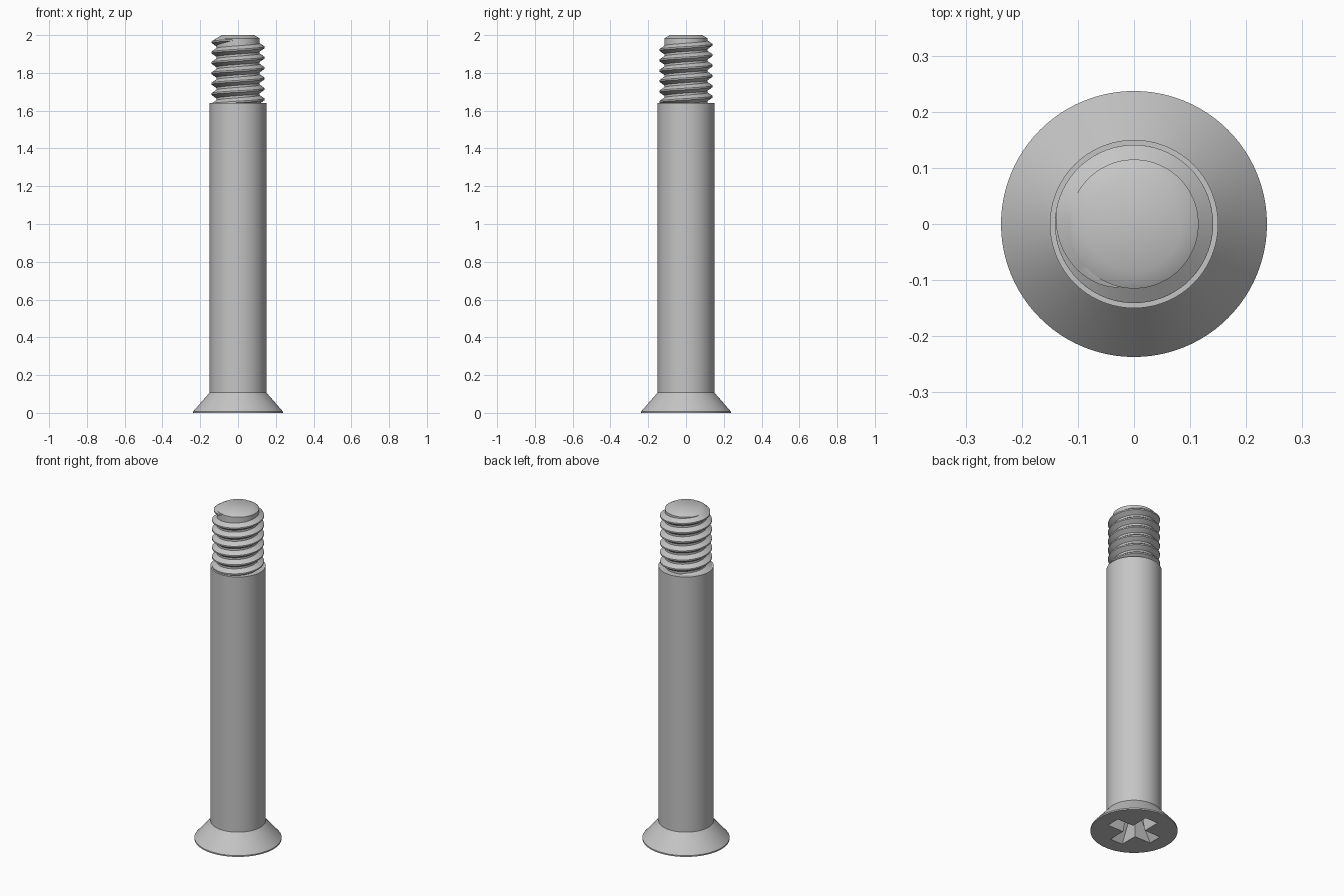
import bpy, bmesh
from math import cos, sin, pi, radians, ceil

cube = bpy.data.objects.get("Cube")
if cube:
    bpy.data.objects.remove(cube, do_unlink=True)

STEEL = (0.56, 0.56, 0.56, 1.0)
steel = bpy.data.materials.new("grey steel")
steel.use_nodes = True
steel.diffuse_color = STEEL
steel.node_tree.nodes["Principled BSDF"].inputs["Base Color"].default_value = STEEL


def make_object(name, bm):
    bmesh.ops.recalc_face_normals(bm, faces=bm.faces)
    mesh = bpy.data.meshes.new(name)
    bm.to_mesh(mesh)
    bm.free()
    mesh.materials.append(steel)
    obj = bpy.data.objects.new(name, mesh)
    bpy.context.collection.objects.link(obj)
    return obj


def activate(obj):
    bpy.ops.object.select_all(action='DESELECT')
    obj.select_set(True)
    bpy.context.view_layer.objects.active = obj


def loft(bm, rings):
    """Bridge consecutive closed rings of points and cap both ends."""
    rings = [[bm.verts.new(p) for p in ring] for ring in rings]
    for a, b in zip(rings, rings[1:]):
        for i in range(len(a)):
            j = (i + 1) % len(a)
            bm.faces.new((a[i], a[j], b[j], b[i]))
    bm.faces.new(rings[0][::-1])
    bm.faces.new(rings[-1])


# Screw body: countersunk head, plain shank, thread core and chamfered tip
SIDES = 96
profile = [(0.237, 0), (0.237, 0.008), (0.15, 0.108), (0.15, 1.64),
           (0.115, 1.64), (0.115, 1.983), (0.085, 2.0)]
bm = bmesh.new()
loft(bm, [[(r * cos(2 * pi * i / SIDES), r * sin(2 * pi * i / SIDES), z)
           for i in range(SIDES)] for r, z in profile])
body = make_object("screw_body", bm)


# Tapered cross recess cut into the head
def cross(length, width, z):
    quarter = [(length, -width), (length, width), (width, width)]
    points = []
    for k in range(4):
        c, s = round(cos(k * pi / 2)), round(sin(k * pi / 2))
        points += [(c * x - s * y, s * x + c * y, z) for x, y in quarter]
    return points


bm = bmesh.new()
loft(bm, [cross(0.156, 0.043, -0.01), cross(0.06, 0.026, 0.14)])
cutter = make_object("recess_cutter", bm)
cutter.hide_render = True
cut = body.modifiers.new("cross_recess", 'BOOLEAN')
cut.operation = 'DIFFERENCE'
cut.solver = 'EXACT'
cut.object = cutter
activate(body)
bpy.ops.object.modifier_apply(modifier=cut.name)
bpy.data.objects.remove(cutter, do_unlink=True)

# Right-handed V thread, fading into the core at the tip
PITCH, ROOT, CREST = 0.055, 0.112, 0.141
END, FADE = radians(260), radians(90)
TOP = 1.975
turns = 6.4
steps = ceil(turns * 72)
rings = []
for n in range(steps + 1):
    back = 2 * pi * turns * (1 - n / steps)
    angle = END - back
    z = TOP - PITCH * back / (2 * pi)
    grow = min(1, back / FADE) ** 0.6
    crest = ROOT + (CREST - ROOT) * max(grow, 0.05)
    half = 0.024 * max(grow, 0.2)
    section = [(ROOT - 0.01, -half), (ROOT, -half), (crest, -0.004),
               (crest, 0.004), (ROOT, half), (ROOT - 0.01, half)]
    rings.append([(r * cos(angle), r * sin(angle), z + dz) for r, dz in section])
bm = bmesh.new()
loft(bm, rings)
thread = make_object("screw_thread", bm)

# Smooth round surfaces, crisp edges
for obj in (body, thread):
    activate(obj)
    bpy.ops.object.shade_smooth_by_angle(angle=radians(30))
